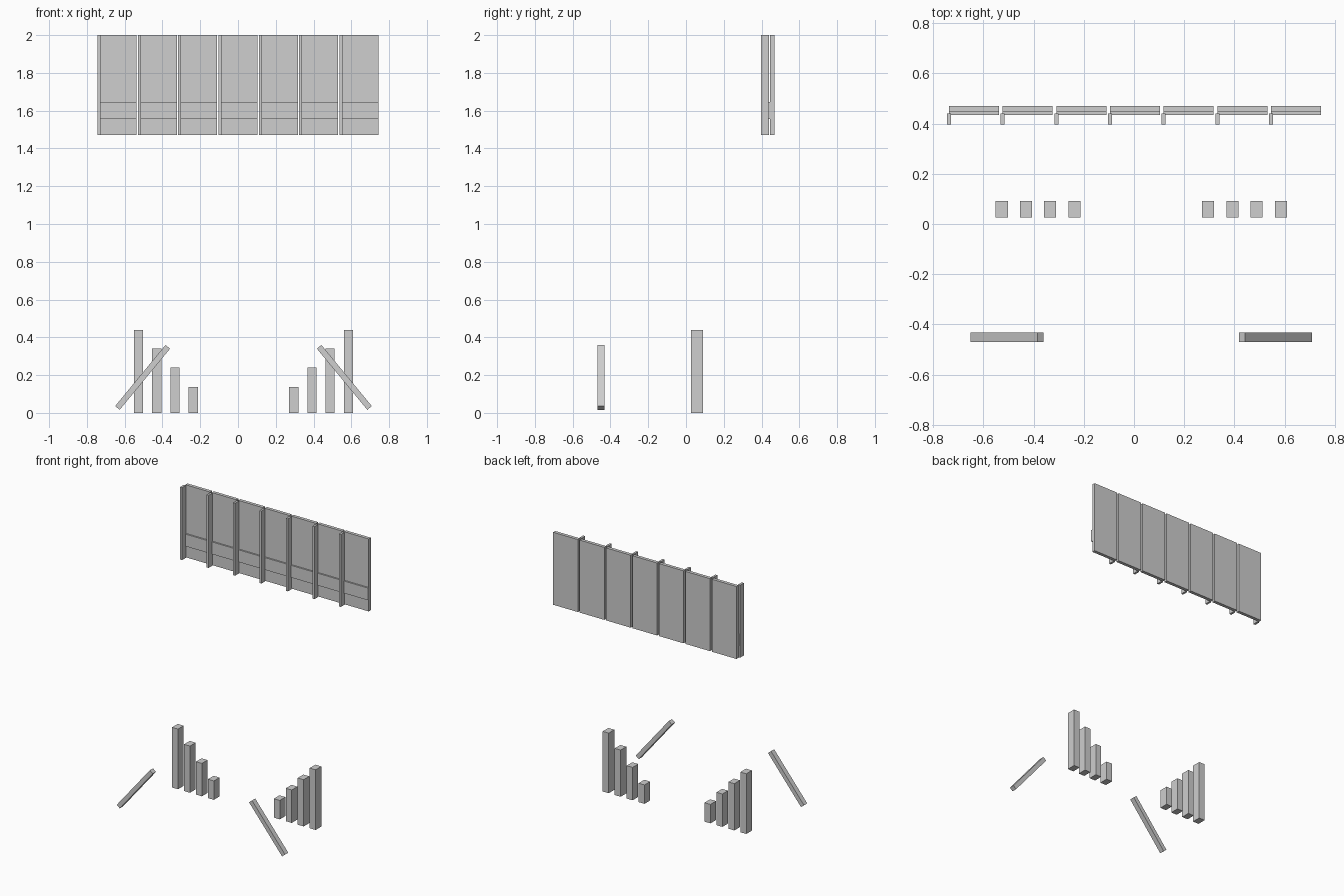
import bpy
import math

if "Cube" in bpy.data.objects:
    bpy.data.objects.remove(bpy.data.objects["Cube"])

grey = bpy.data.materials.new("light grey")
grey.diffuse_color = (0.62, 0.62, 0.62, 1)
grey.use_nodes = True
grey.node_tree.nodes["Principled BSDF"].inputs["Base Color"].default_value = grey.diffuse_color


def box(name, lo, hi, angle=0.0):
    """Box between two corners, turned about the y axis through its centre."""
    size = [b - a for a, b in zip(lo, hi)]
    centre = [(a + b) / 2 for a, b in zip(lo, hi)]
    bpy.ops.mesh.primitive_cube_add(size=1, location=centre, rotation=(0, angle, 0))
    ob = bpy.context.object
    ob.name = name
    ob.scale = size
    ob.data.materials.append(grey)
    return ob


# Hanging wall: seven panels, each with a raised band and a post at its left edge
Z0, Z1 = 1.471, 2.0
PITCH, WIDTH = 0.2135, 0.199
for i in range(7):
    x = -0.736 + i * PITCH
    box(f"wall_panel_{i + 1}", (x, 0.445, Z0), (x + WIDTH, 0.469, Z1))
    box(f"panel_band_{i + 1}", (x, 0.434, 1.557), (x + WIDTH, 0.445, 1.646))
    box(f"wall_post_{i + 1}", (x - 0.008, 0.396, Z0), (x + 0.008, 0.439, Z1))

# Two rows of stepped bars, tall on the outside
HEIGHTS = (0.138, 0.24, 0.341, 0.439)
for side, sign, start in (("left", -1, -0.237), ("right", 1, 0.295)):
    for i, h in enumerate(HEIGHTS):
        x = start + sign * i * 0.0965
        box(f"{side}_bar_{i + 1}", (x - 0.024, 0.026, 0), (x + 0.024, 0.091, h))

# Leaning rods in front
L, W = 0.4195, 0.031
for side, sign, x in (("left", -1, -0.505), ("right", 1, 0.563)):
    box(f"{side}_rod", (x - L / 2, -0.469, 0.188 - W / 2),
        (x + L / 2, -0.432, 0.188 + W / 2), sign * math.radians(50.5))
